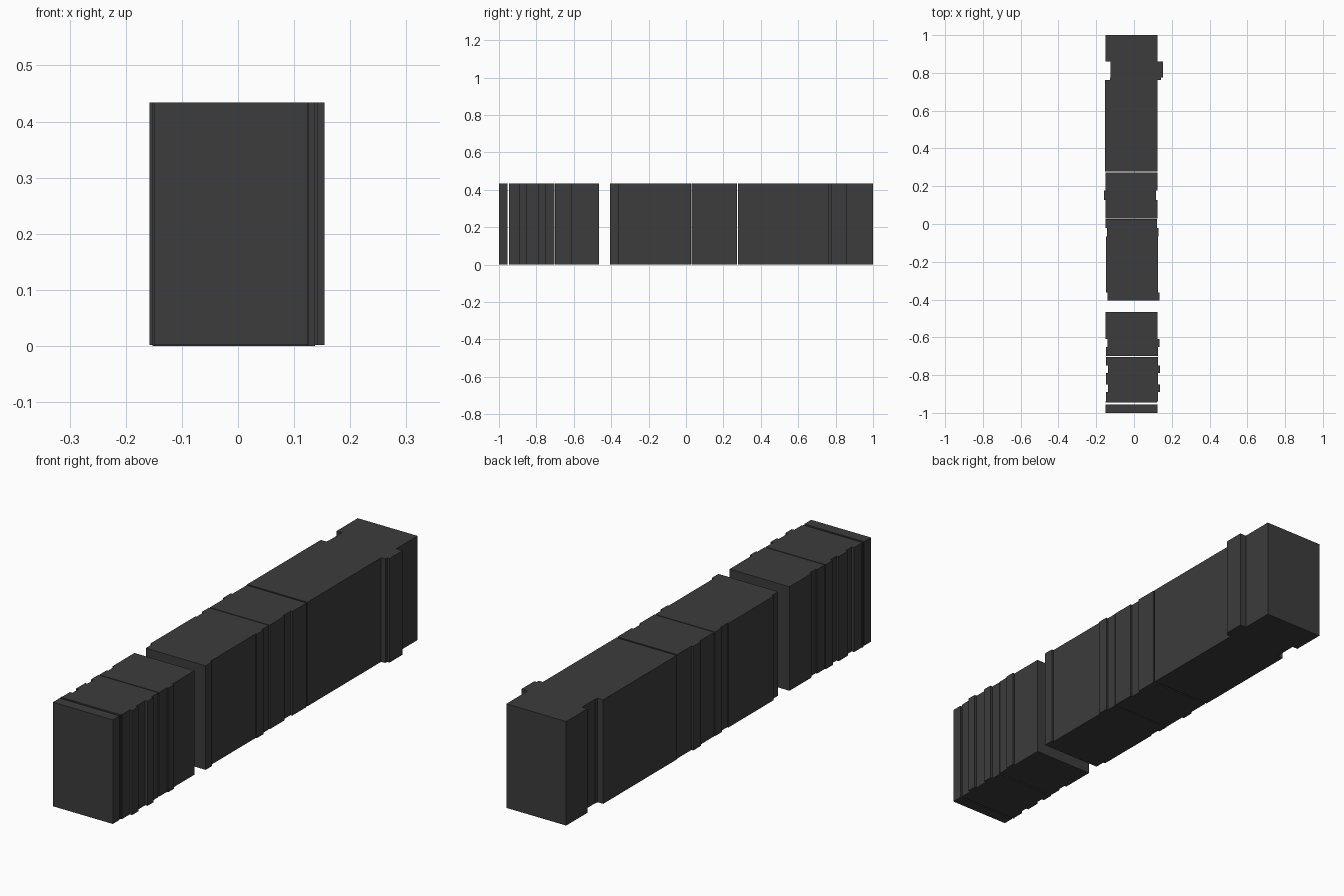
import bpy, bmesh

if "Cube" in bpy.data.objects:
    bpy.data.objects.remove(bpy.data.objects["Cube"])

# Dark cover material
dark = bpy.data.materials.new("dark_cover")
dark.diffuse_color = (0.045, 0.045, 0.045, 1)
dark.use_nodes = True
dark.node_tree.nodes["Principled BSDF"].inputs["Base Color"].default_value = dark.diffuse_color

Z0, Z1 = 0.002, 0.434
L, R = -0.15, 0.125


def book_group(name, slices, z0=Z0, z1=Z1):
    """Extrude a stepped plan outline; slices are (y_start, y_end, x_left, x_right)."""
    right = [(s[3], y) for s in slices for y in s[:2]]
    left = [(s[2], y) for s in slices for y in s[:2]]
    outline = right + left[::-1]
    bm = bmesh.new()
    base = bm.faces.new([bm.verts.new((x, y, z0)) for x, y in outline])
    ext = bmesh.ops.extrude_face_region(bm, geom=[base])
    top = [v for v in ext["geom"] if isinstance(v, bmesh.types.BMVert)]
    bmesh.ops.translate(bm, verts=top, vec=(0, 0, z1 - z0))
    bmesh.ops.remove_doubles(bm, verts=bm.verts, dist=1e-5)
    bmesh.ops.recalc_face_normals(bm, faces=bm.faces)
    mesh = bpy.data.meshes.new(name)
    bm.to_mesh(mesh)
    bm.free()
    mesh.materials.append(dark)
    obj = bpy.data.objects.new(name, mesh)
    bpy.context.collection.objects.link(obj)
    return obj


def row(bounds, offsets):
    """Books between successive y bounds, each pushed sideways by its offset."""
    return [(a, b, L + d, R + d) for a, b, d in zip(bounds, bounds[1:], offsets)]


# Thin end book
book_group("end_book", row([-1.0, -0.955], [0]))

# Front shelf section, two groups of narrow books
book_group("narrow_books_a", row(
    [-0.946, -0.94, -0.89, -0.85, -0.79, -0.75, -0.704],
    [-0.002, 0.001, 0.012, 0.002, 0.012, 0.001]) , 0.0)
book_group("narrow_books_b", row(
    [-0.70, -0.65, -0.61, -0.465], [0.003, 0.009, 0]))

# Middle section after the gap
book_group("middle_books_a", row(
    [-0.405, -0.362, -0.065, -0.02, 0.026],
    [0.01, 0.001, 0.006, -0.002]))
book_group("middle_books_b", row(
    [0.03, 0.127, 0.178, 0.272], [0, -0.008, 0]))

# Long rear section with one book pulled out
book_group("rear_books", [
    (0.279, 0.762, -0.153, 0.124),
    (0.762, 0.775, -0.127, 0.143),
    (0.775, 0.86, -0.125, 0.154),
    (0.86, 1.0, L, R)])
